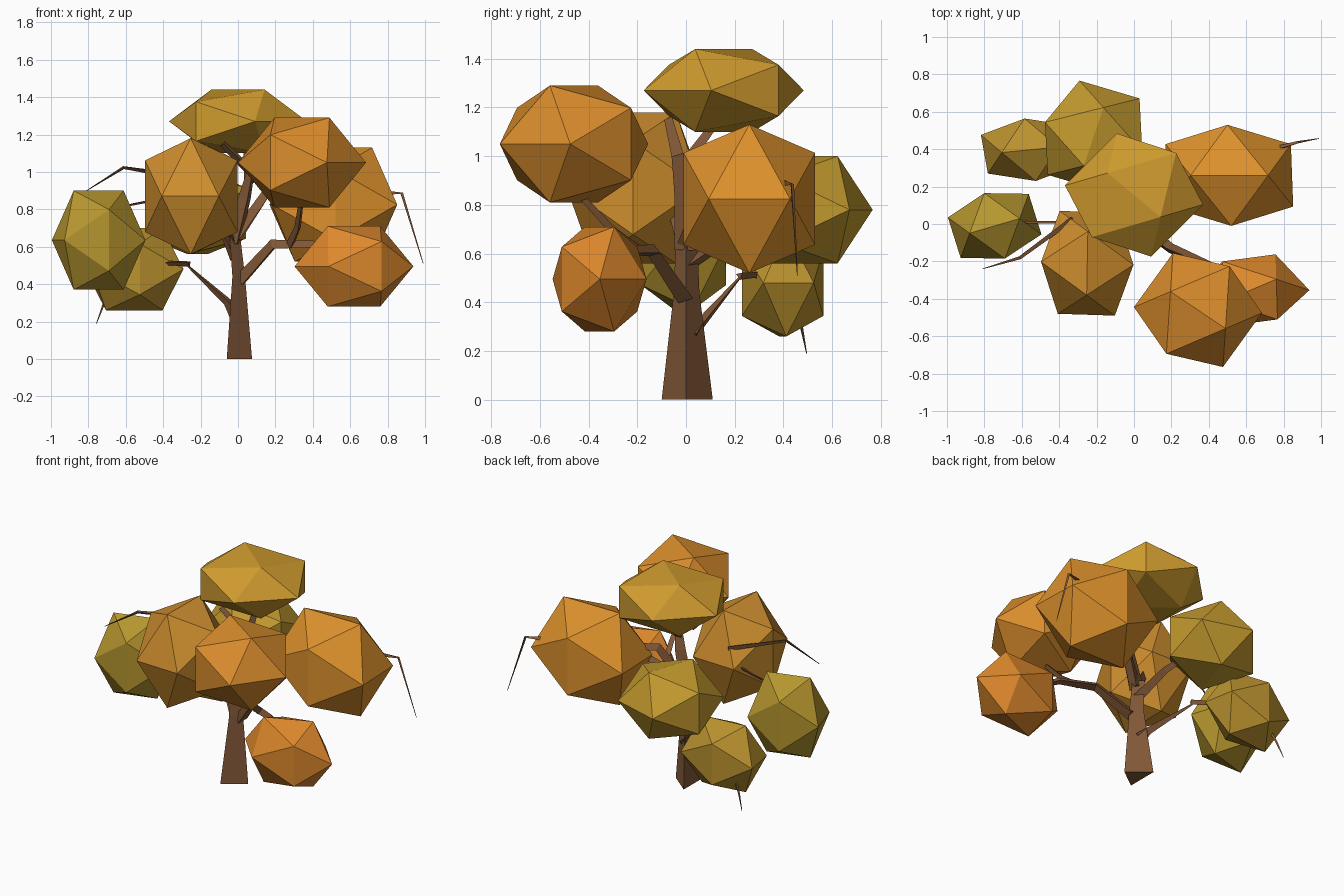
import bpy, bmesh, math
from mathutils import Vector

if "Cube" in bpy.data.objects:
    bpy.data.objects.remove(bpy.data.objects["Cube"])

PHI = (1 + 5 ** 0.5) / 2


def material(name, rgb):
    m = bpy.data.materials.new(name)
    m.diffuse_color = [(c / 255) ** 2.2 for c in rgb] + [1]
    m.use_nodes = True
    m.node_tree.nodes["Principled BSDF"].inputs["Base Color"].default_value = m.diffuse_color
    return m


def add_object(name, bm, mat):
    bmesh.ops.recalc_face_normals(bm, faces=bm.faces)
    me = bpy.data.meshes.new(name)
    bm.to_mesh(me)
    bm.free()
    me.materials.append(mat)
    ob = bpy.data.objects.new(name, me)
    bpy.context.collection.objects.link(ob)


def foliage(name, centre, a, b, height, rgb):
    """Icosahedron stretched on two horizontal axes a, b and the vertical."""
    o, u, v = Vector(centre), Vector((*a, 0)), Vector((*b, 0))
    w = Vector((0, 0, height))
    bm = bmesh.new()
    for p, q in ((u, v), (v, w), (w, u)):
        for s in (1, -1):
            for t in (1, -1):
                bm.verts.new(o + s * p + t * q / PHI)
    bmesh.ops.convex_hull(bm, input=bm.verts[:])
    add_object(name, bm, material(name + "_colour", rgb))


def loft(name, rings, mat):
    """Skin three-sided rings and cap both ends."""
    bm = bmesh.new()
    rs = [[bm.verts.new(p) for p in ring] for ring in rings]
    for r0, r1 in zip(rs, rs[1:]):
        for i in range(3):
            j = (i + 1) % 3
            bm.faces.new((r0[i], r0[j], r1[j], r1[i]))
    bm.faces.new(rs[0])
    bm.faces.new(rs[-1])
    add_object(name, bm, mat)


def branch(name, pts, r0, r1, mat):
    """Tapered three-sided limb along a path."""
    pts = [Vector(p) for p in pts]
    rings = []
    for k, p in enumerate(pts):
        d = (pts[min(k + 1, len(pts) - 1)] - pts[max(k - 1, 0)]).normalized()
        side = d.cross(Vector((0.3, 1, 0.2))).normalized()
        up = side.cross(d)
        r = r0 + (r1 - r0) * k / (len(pts) - 1)
        rings.append([p + r * (side * math.cos(t) + up * math.sin(t))
                      for t in (0, math.tau / 3, 2 * math.tau / 3)])
    loft(name, rings, mat)


# Foliage clumps: centre, horizontal axes, half height, colour
foliage("top_foliage", (0, .155, 1.27), (-.23, .19), (.225, .225), .17, (205, 153, 50))
foliage("front_right_foliage", (.342, -.46, 1.05), (.238, -.16), (.169, .234), .24, (216, 139, 48))
foliage("low_right_foliage", (.62, -.355, .495), (.227, .097), (-.147, .155), .215, (220, 135, 48))
foliage("right_foliage", (.51, .26, .825), (.335, 0), (-.01, .27), .305, (220, 144, 48))
foliage("front_left_foliage", (-.25, -.21, .87), (.005, .275), (.247, -.008), .31, (205, 141, 50))
foliage("left_foliage", (-.745, -.01, .635), (.216, .063), (-.055, .175), .265, (180, 148, 50))
foliage("back_foliage", (-.216, .467, .78), (.085, .252), (-.26, .077), .22, (193, 152, 50))
foliage("low_left_foliage", (-.555, .397, .48), (.245, .024), (-.03, .167), .22, (184, 144, 50))

# Trunk: flared triangular column
bark = material("bark", (128, 88, 58))
base = ((.075, 0), (-.06, -.1), (-.06, .11))
loft("trunk", [[(x * s + dx, y * s, z) for x, y in base]
               for s, dx, z in ((1, 0, 0), (.5, 0, .44), (.42, -.02, .66))], bark)

# Main limbs: path, start radius, end radius
limbs = {
    "crown_limb": ([(-.02, 0, .62), (.04, -.01, .86), (.07, -.03, 1.0), (-.08, -.07, 1.15)], .05, .02),
    "crown_side_limb": ([(.06, -.01, .95), (.05, .1, 1.1), (.02, .13, 1.2)], .03, .015),
    "right_limb": ([(-.01, 0, .64), (.15, .08, .88), (.4, .24, .88)], .04, .018),
    "low_right_limb": ([(.02, 0, .42), (.19, -.13, .61), (.4, -.22, .61), (.55, -.33, .55)], .04, .015),
    "front_limb": ([(.28, -.18, .61), (.32, -.3, .7), (.34, -.44, .85)], .025, .015),
    "left_limb": ([(-.02, .02, .26), (-.06, .06, .31), (-.27, .22, .5)], .045, .006),
    "low_left_twig": ([(-.26, .22, .51), (-.36, .28, .515), (-.5, .38, .48)], .018, .012),
    "front_left_limb": ([(-.02, 0, .62), (-.12, -.05, .78), (-.3, -.05, .88)], .035, .015),
    "back_limb": ([(-.02, 0, .55), (-.08, .2, .68), (-.18, .42, .78)], .035, .012),
    # Bare twigs poking out
    "left_bare_twig": ([(-.33, .03, .98), (-.61, -.18, 1.025), (-.81, -.24, .9)], .018, .002),
    "left_joining_twig": ([(-.35, .01, .88), (-.5, .01, .84), (-.65, .01, .81)], .01, .006),
    "right_bare_twig": ([(.75, .4, .89), (.875, .435, .885), (.99, .457, .51)], .015, .002),
    "low_left_bare_twig": ([(-.66, .45, .4), (-.72, .475, .29), (-.757, .495, .19)], .012, .002),
}
for name, (pts, r0, r1) in limbs.items():
    branch(name, pts, r0, r1, bark)
